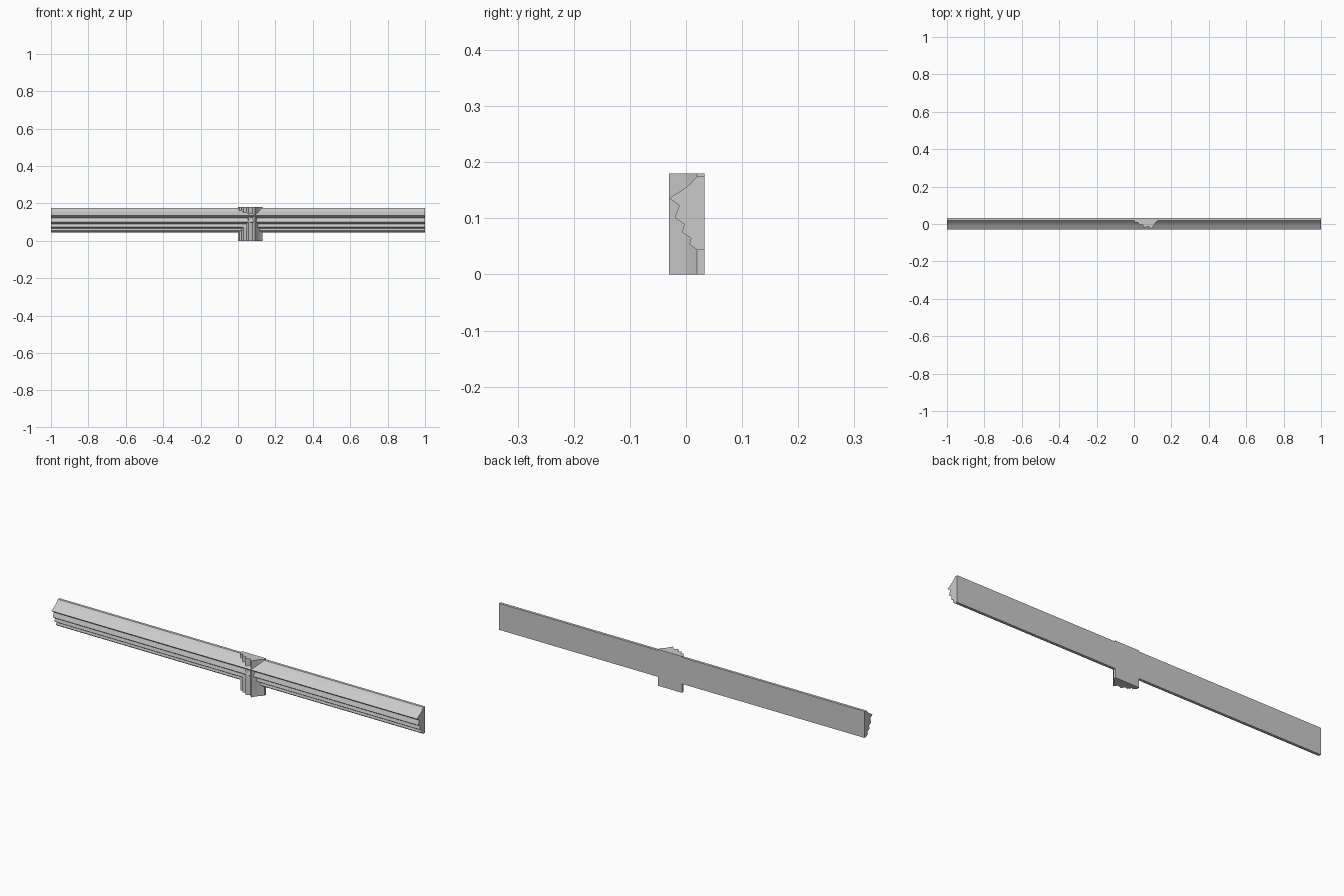
import bpy
import bmesh
from mathutils import Vector

cube = bpy.data.objects.get("Cube")
if cube:
    bpy.data.objects.remove(cube, do_unlink=True)

grey = bpy.data.materials.new("plain grey")
grey.use_nodes = True
colour = (0.6, 0.6, 0.6, 1)
grey.diffuse_color = colour
grey.node_tree.nodes["Principled BSDF"].inputs["Base Color"].default_value = colour

# Moulding section as (depth, height): flat back, coved top, stepped teeth below
section = [
    (0.033, 0.131), (0.02, 0.131), (0.008, 0.118), (0.0, 0.111), (-0.03, 0.092),
    (-0.012, 0.079), (-0.02, 0.057), (-0.003, 0.046), (-0.007, 0.031),
    (0.009, 0.021), (0.006, 0.01), (0.02, 0.0), (0.033, 0.0),
]


def moulding(name, place, length):
    """Extrude the section; place maps (depth, height) to a start point."""
    bm = bmesh.new()
    face = bm.faces.new([bm.verts.new(place(d, h)) for d, h in section])
    result = bmesh.ops.extrude_face_region(bm, geom=[face], use_keep_orig=True)
    moved = [v for v in result["geom"] if isinstance(v, bmesh.types.BMVert)]
    bmesh.ops.translate(bm, verts=moved, vec=Vector(length))
    bmesh.ops.recalc_face_normals(bm, faces=bm.faces)
    mesh = bpy.data.meshes.new(name)
    bm.to_mesh(mesh)
    bm.free()
    mesh.materials.append(grey)
    obj = bpy.data.objects.new(name, mesh)
    bpy.context.collection.objects.link(obj)
    return obj


# Long rail, and the short upright crossing it with its cove facing +x
moulding("long_rail", lambda d, h: (-1, d, h + 0.044), (2, 0, 0))
moulding("short_upright", lambda d, h: (h - 0.001, d, 0), (0, 0, 0.18))
